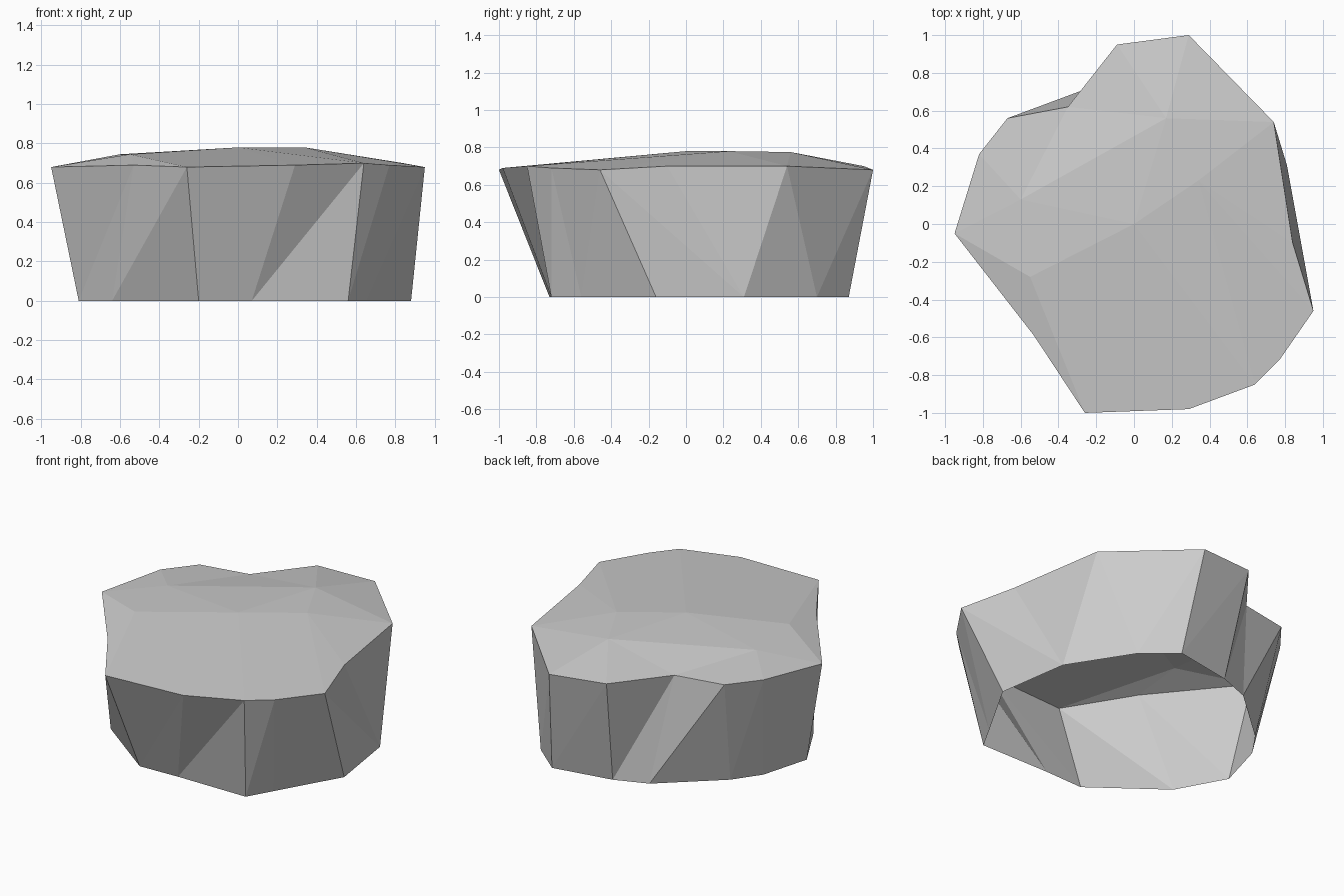
import bpy
import bmesh

default_cube = bpy.data.objects.get("Cube")
if default_cube:
    bpy.data.objects.remove(default_cube, do_unlink=True)


def make_material(name, color):
    material = bpy.data.materials.new(name)
    material.use_nodes = True
    material.diffuse_color = color
    material.node_tree.nodes["Principled BSDF"].inputs["Base Color"].default_value = color
    return material


# Outline, clockwise from above: rim x, rim y, rim height, foot x, foot y
outline = [
    (-.95, -.05, .68, -.81, -.09), (-.82, .37, .7, -.72, .23),
    (-.67, .56, .7, -.6, .4), (-.35, .62, .7, -.24, .72),
    (-.09, .95, .7, -.03, .8), (.29, 1, .68, .36, .87),
    (.74, .54, .7, .56, .7), (.84, -.1, .7, .81, .31),
    (.95, -.46, .68, .88, -.16), (.77, -.72, .69, .65, -.56),
    (.64, -.85, .7, .56, -.72), (.29, -.98, .69, .07, -.72),
    (-.26, -1, .68, -.2, -.73), (-.53, -.59, .69, -.64, -.4),
]

# Raised points on the cap, and the one that each rim edge fans up to
peaks = {
    "A": (-.6, .13, .745), "B": (.17, .56, .775), "C": (.34, .23, .78),
    "D": (0, 0, .78), "E": (-.55, -.28, .745),
}
fan = "AAABBBCCCCDDEE"

bm = bmesh.new()
rim = [bm.verts.new((x, y, z)) for x, y, z, foot_x, foot_y in outline]
foot = [bm.verts.new((foot_x, foot_y, 0)) for x, y, z, foot_x, foot_y in outline]
peak = {key: bm.verts.new(place) for key, place in peaks.items()}
count = len(rim)

for i in range(count):
    j = (i + 1) % count
    # Side wall, split along the ridge of each bent panel
    if i == 7:
        bm.faces.new((rim[i], rim[j], foot[i]))
        bm.faces.new((rim[j], foot[j], foot[i]))
    else:
        bm.faces.new((rim[i], rim[j], foot[j]))
        bm.faces.new((rim[i], foot[j], foot[i]))
    # Cap slopes, with a filler wherever the fan moves to the next peak
    bm.faces.new((rim[j], rim[i], peak[fan[i]]))
    if fan[i] != fan[j]:
        bm.faces.new((rim[j], peak[fan[i]], peak[fan[j]]))

# Plateau between the peaks; the underside stays open
for corners in ("AED", "ADB", "BDC"):
    bm.faces.new([peak[key] for key in corners])

mesh = bpy.data.meshes.new("rock")
bm.to_mesh(mesh)
bm.free()
mesh.materials.append(make_material("stone grey", (.6, .6, .6, 1)))
rock = bpy.data.objects.new("rock", mesh)
bpy.context.collection.objects.link(rock)
